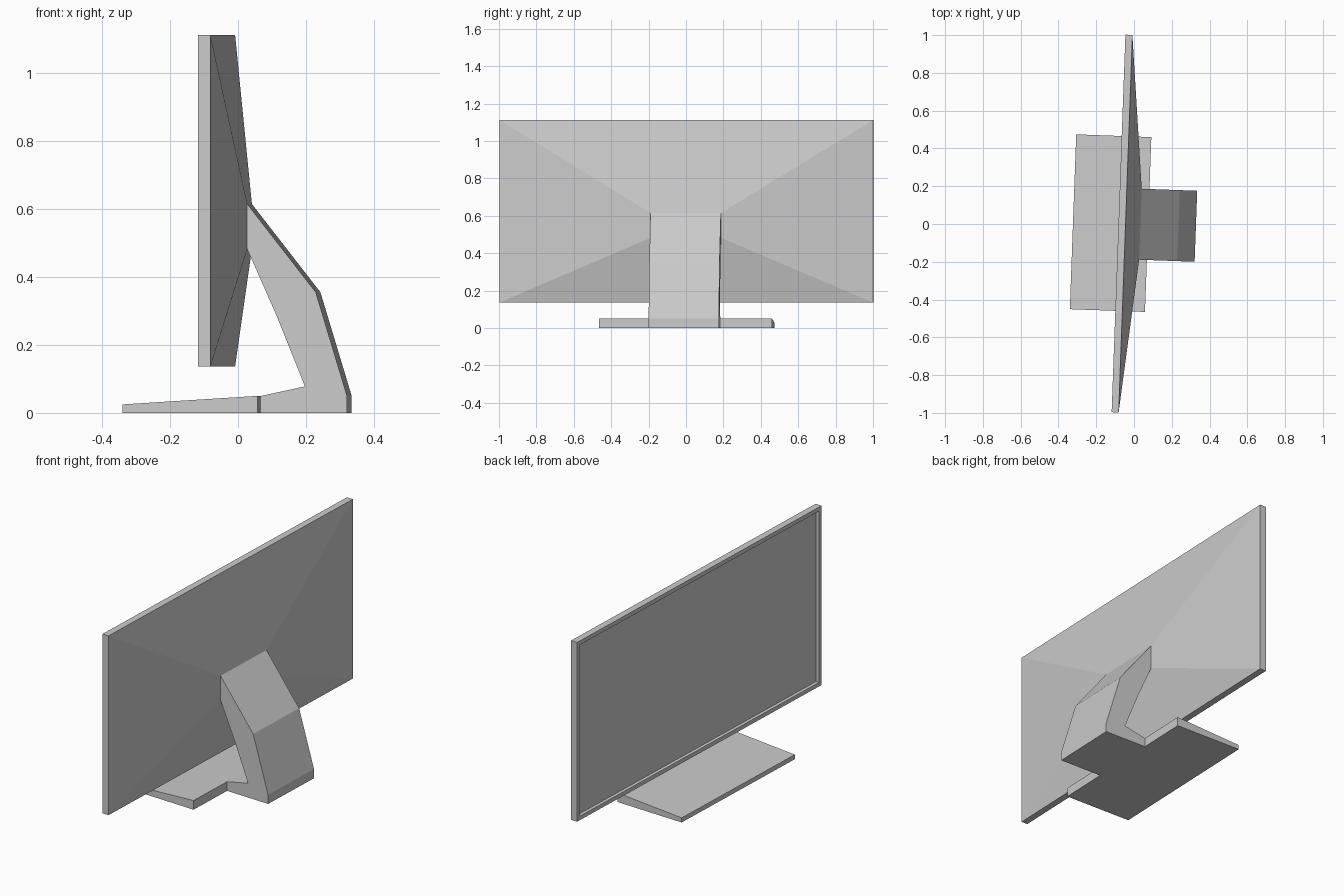
import bpy, bmesh, math

if "Cube" in bpy.data.objects:
    bpy.data.objects.remove(bpy.data.objects["Cube"])

TURN = -math.radians(2.09)   # the whole monitor is turned slightly about z


def finish(name, bm):
    bmesh.ops.recalc_face_normals(bm, faces=bm.faces)
    me = bpy.data.meshes.new(name)
    bm.to_mesh(me)
    bm.free()
    ob = bpy.data.objects.new(name, me)
    ob.rotation_euler.z = TURN
    bpy.context.collection.objects.link(ob)
    return ob


def extrude_profile(name, pts, half, skip=()):
    """Extrude an x-z profile along y; skip = side edges left open at joints."""
    bm = bmesh.new()
    a = [bm.verts.new((x, -half, z)) for x, z in pts]
    b = [bm.verts.new((x, half, z)) for x, z in pts]
    bm.faces.new(a)
    bm.faces.new(b[::-1])
    n = len(pts)
    for i in range(n):
        if i not in skip:
            j = (i + 1) % n
            bm.faces.new((a[i], b[i], b[j], a[j]))
    return finish(name, bm)


def ring(bm, x, half, z0, z1):
    return [bm.verts.new((x, y, z)) for y, z in
            ((-half, z0), (half, z0), (half, z1), (-half, z1))]


# Screen housing: recessed display, bezel, thin rim, tapered back
Z0, Z1, B = 0.136, 1.112, 0.022
bm = bmesh.new()
rings = [ring(bm, -0.064, 1 - B, Z0 + B, Z1 - B),   # display surface
         ring(bm, -0.082, 1 - B, Z0 + B, Z1 - B),   # bezel inner edge
         ring(bm, -0.082, 1.0, Z0, Z1),             # rim front
         ring(bm, -0.045, 1.0, Z0, Z1),             # rim back
         ring(bm, 0.034, 0.188, 0.482, 0.615)]      # joint with the neck
bm.faces.new(rings[0])
for r, s in zip(rings, rings[1:]):
    for i in range(4):
        j = (i + 1) % 4
        bm.faces.new((r[i], r[j], s[j], s[i]))
finish("screen_housing", bm)

# Bent neck, open where it meets the screen and the base
extrude_profile("neck", [(0.075, 0), (0.328, 0), (0.328, 0.05), (0.236, 0.355),
                         (0.034, 0.615), (0.034, 0.482), (0.121, 0.285),
                         (0.204, 0.078), (0.075, 0.05)], 0.188, skip=(4, 8))

# Wedge-shaped foot plate
extrude_profile("base", [(-0.323, 0), (0.075, 0), (0.075, 0.05),
                         (-0.323, 0.025)], 0.463)
